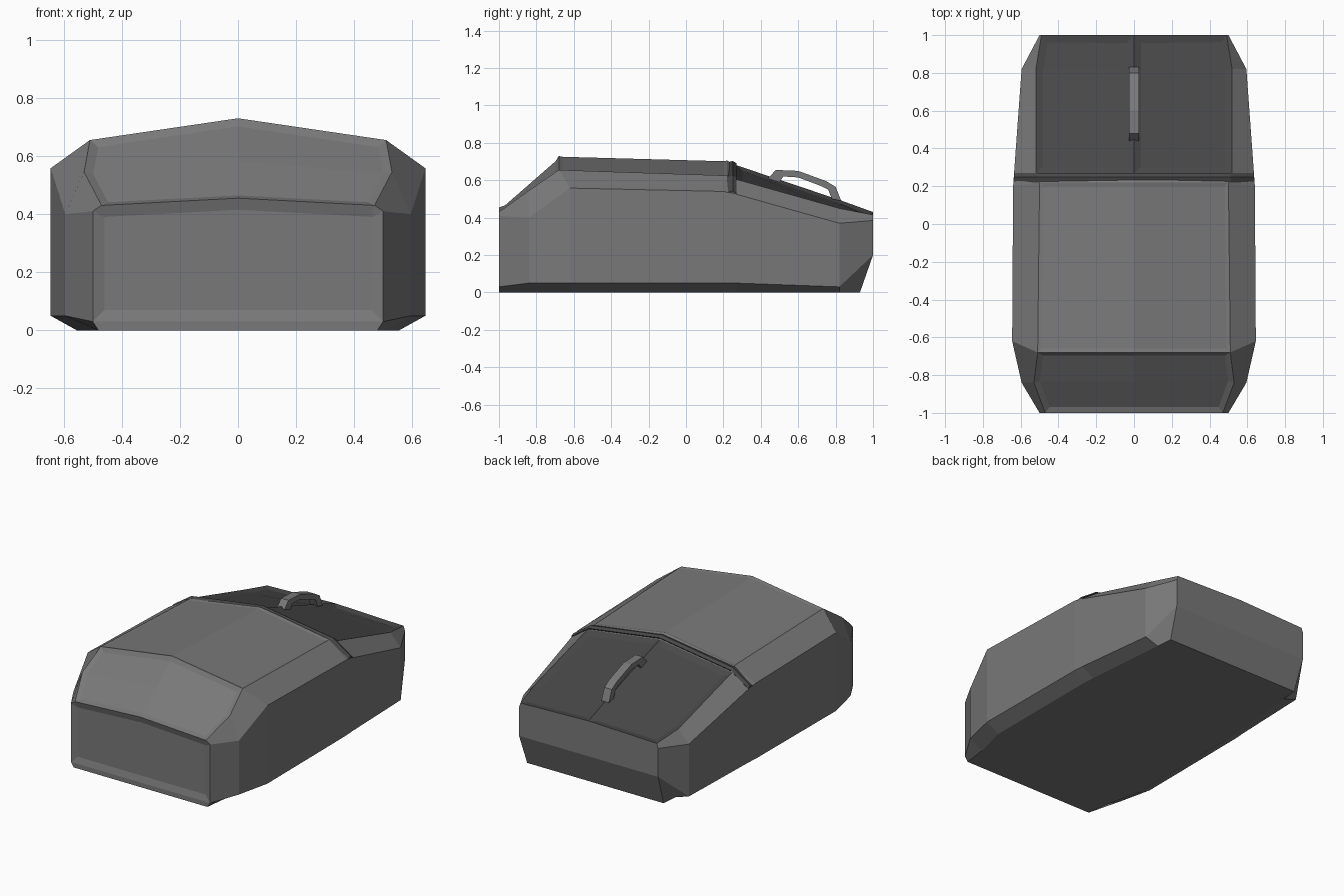
import bpy, bmesh

cube = bpy.data.objects.get("Cube")
if cube:
    bpy.data.objects.remove(cube)


def material(name, value):
    m = bpy.data.materials.new(name)
    m.use_nodes = True
    m.diffuse_color = (value, value, value, 1)
    m.node_tree.nodes["Principled BSDF"].inputs["Base Color"].default_value = (value, value, value, 1)
    return m


body_grey = material("body grey", 0.19)
rear_grey = material("rear dark grey", 0.065)


def make_object(name, bm, mats):
    mesh = bpy.data.meshes.new(name)
    bm.to_mesh(mesh)
    bm.free()
    for m in mats:
        mesh.materials.append(m)
    obj = bpy.data.objects.new(name, mesh)
    bpy.context.collection.objects.link(obj)
    return obj


# Half sections, front to back: floor edge, wall foot, shoulder, roof edge, ridge
sections = [
    [(.48, -1, 0), (.5, -1, .03), (.5, -1, .41), (.47, -1, .43), (0, -1, .455)],
    [(.5, -.84, 0), (.595, -.84, .05), (.595, -.84, .4), (.53, -.84, .545), (0, -.84, .593)],
    [(.555, -.62, 0), (.645, -.62, .05), (.645, -.62, .558), (.51, -.68, .655), (0, -.68, .73)],
    [(.555, .2, 0), (.64, .2, .05), (.64, .2, .54), (.5, .22, .625), (0, .22, .705)],
    [(.55, .27, 0), (.635, .27, .05), (.635, .27, .525), (.52, .27, .605), (0, .27, .68)],
    [(.5, .82, 0), (.595, .82, .03), (.595, .82, .37), (.52, .82, .45), (0, .82, .495)],
    [(.49, .93, 0), (.5, 1, .2), (.5, 1, .385), (.49, 1, .415), (0, 1, .43)],
]

bm = bmesh.new()
rings = []
for half in sections:
    left = [(-x, y, z) for x, y, z in half]
    rings.append([bm.verts.new(p) for p in left + half[-2::-1]])

# Skin between neighbouring sections
skin = {}
for i, (a, b) in enumerate(zip(rings, rings[1:])):
    for j in range(len(a)):
        k = (j + 1) % len(a)
        skin[i, j] = bm.faces.new((a[j], a[k], b[k], b[j]))

# End panels, each with a lower skirt
ends = []
for r in (rings[0], rings[-1]):
    ends.append(bm.faces.new(r[1:-1]))
    bm.faces.new((r[0], r[1], r[-2], r[-1]))
bmesh.ops.recalc_face_normals(bm, faces=bm.faces[:])

# Dark rear deck
for i in (4, 5):
    for j in (3, 4):
        skin[i, j].material_index = 1


def recess(faces, thickness, depth):
    bmesh.ops.inset_region(bm, faces=faces, thickness=thickness, depth=-depth, use_even_offset=True)


# Recessed windscreen, roof and two rear deck panels
recess([skin[i, j] for i in (0, 1) for j in (3, 4)], .03, .012)
recess([skin[2, j] for j in (3, 4)], .02, .004)
for j in (3, 4):
    recess([skin[i, j] for i in (4, 5)], .038, .014)
recess([ends[0]], .04, .012)
make_object("body_shell", bm, [body_grey, rear_grey])


def extrude_profile(name, profile, half_width, mat):
    bm = bmesh.new()
    face = bm.faces.new([bm.verts.new((-half_width, y, z)) for y, z in profile])
    out = bmesh.ops.extrude_face_region(bm, geom=[face])
    verts = [v for v in out["geom"] if isinstance(v, bmesh.types.BMVert)]
    bmesh.ops.translate(bm, verts=verts, vec=(2 * half_width, 0, 0))
    bmesh.ops.recalc_face_normals(bm, faces=bm.faces[:])
    return make_object(name, bm, [mat])


# Arched grab handle on the rear centre rib
handle = [(.43, .6), (.48, .655), (.6, .65), (.75, .595), (.8, .565), (.83, .49),
          (.78, .5), (.76, .55), (.72, .57), (.6, .615), (.52, .62), (.5, .59)]
extrude_profile("rear_handle", handle, .027, body_grey)

# Narrow seam rail between roof and rear deck
for side in (-1, 1):
    bm = bmesh.new()
    path = [(0, .25, .695), (side * .51, .25, .62), (side * .635, .25, .535)]
    rows = [[bm.verts.new((x, y + dy, z + dz)) for dy, dz in ((-.03, .0), (0, .008), (.02, -.004), (0, -.03))]
            for x, y, z in path]
    for a, b in zip(rows, rows[1:]):
        for j in range(4):
            k = (j + 1) % 4
            bm.faces.new((a[j], a[k], b[k], b[j]))
    for r in (rows[0], rows[-1]):
        bm.faces.new(r)
    bmesh.ops.recalc_face_normals(bm, faces=bm.faces[:])
    make_object("roof_rail_left" if side > 0 else "roof_rail_right", bm, [rear_grey])
